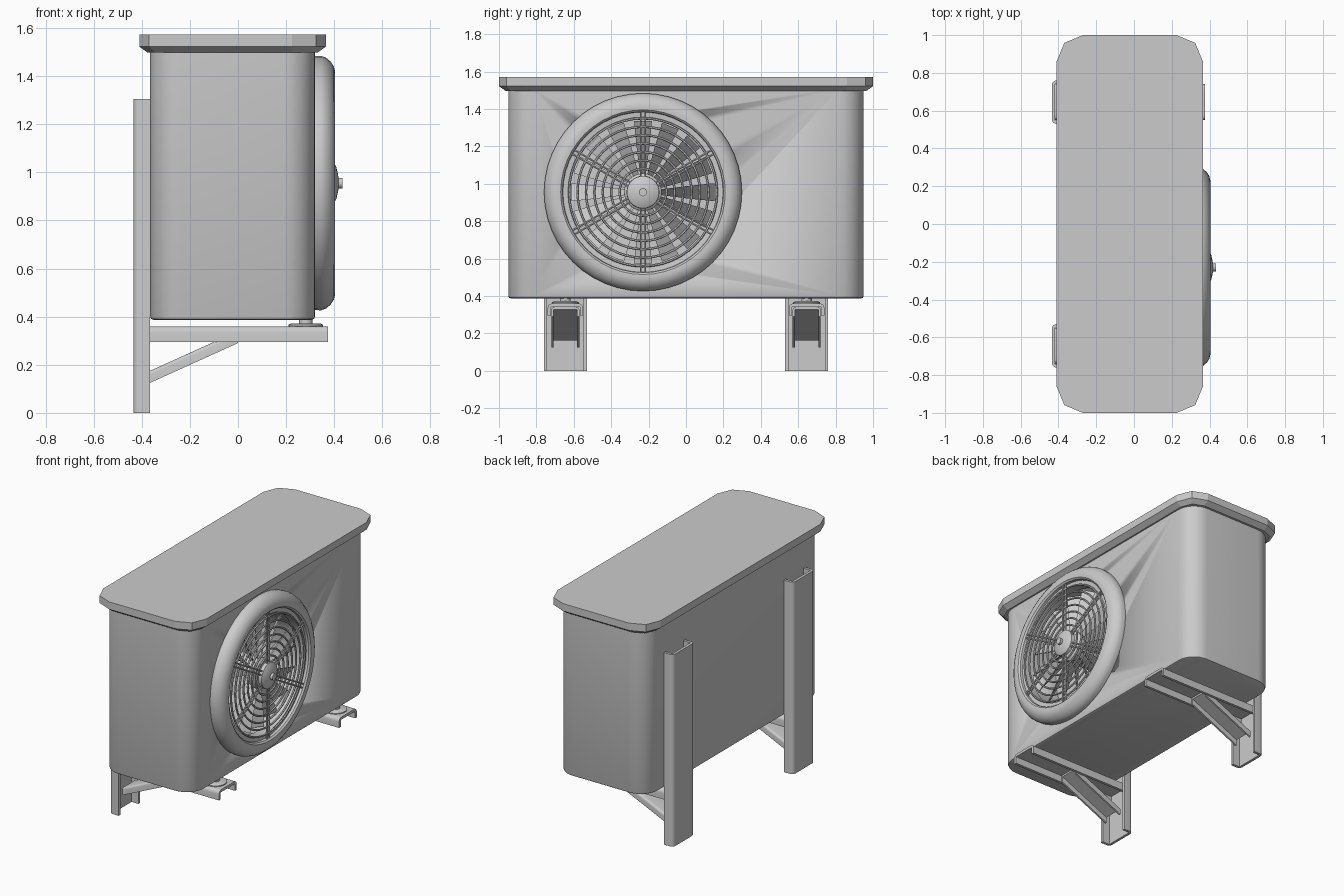
import bpy, bmesh, math
from mathutils import Vector

if "Cube" in bpy.data.objects:
    bpy.data.objects.remove(bpy.data.objects["Cube"])

FY, FZ = -0.23, 0.955          # fan axis (runs along x)


def make(name, verts, faces, smooth=True):
    me = bpy.data.meshes.new(name)
    bm = bmesh.new()
    vs = [bm.verts.new(v) for v in verts]
    for f in faces:
        bm.faces.new([vs[i] for i in f])
    bmesh.ops.recalc_face_normals(bm, faces=bm.faces)
    bm.to_mesh(me)
    bm.free()
    ob = bpy.data.objects.new(name, me)
    bpy.context.collection.objects.link(ob)
    if smooth:
        bpy.ops.object.select_all(action='DESELECT')
        bpy.context.view_layer.objects.active = ob
        ob.select_set(True)
        bpy.ops.object.shade_smooth_by_angle(angle=math.radians(32))
    return ob


def loft(name, rings, caps=True, smooth=True):
    n = len(rings[0])
    faces = [(k*n+i, k*n+(i+1) % n, (k+1)*n+(i+1) % n, (k+1)*n+i)
             for k in range(len(rings)-1) for i in range(n)]
    if caps:
        faces += [tuple(range(n)), tuple(range((len(rings)-1)*n, len(rings)*n))]
    return make(name, [v for r in rings for v in r], faces, smooth)


def rounded(x0, x1, y, r, seg, z, inset=0):
    pts = []
    for k, (cx, cy) in enumerate([(x1-r, y-r), (x0+r, y-r), (x0+r, r-y), (x1-r, r-y)]):
        for i in range(seg+1):
            a = math.pi/2*(k+i/seg)
            pts.append((cx+(r-inset)*math.cos(a), cy+(r-inset)*math.sin(a), z))
    return pts


def lathe(name, prof, seg, cap=True):
    return loft(name, [[(x, FY+r*math.cos(2*math.pi*i/seg), FZ+r*math.sin(2*math.pi*i/seg))
                        for i in range(seg)] for r, x in prof], cap)


def channel(name, p0, p1, normal, w, d, t=0.018, r=0.025):
    # U profile: web on the normal side, two legs behind it
    h = w/2
    prof = [(-h, -d)]
    for cx, a0 in ((-h+r, math.pi), (h-r, math.pi/2)):
        prof += [(cx+r*math.cos(a0-i*math.pi/8), -r+r*math.sin(a0-i*math.pi/8)) for i in range(5)]
    prof += [(h, -d), (h-t, -d), (h-t, -t), (t-h, -t), (t-h, -d)]
    Y, N = Vector((0, 1, 0)), Vector(normal)
    return loft(name, [[Vector(p)+Y*u+N*v for u, v in prof] for p in (p0, p1)])


# casing with a round fan recess
casing = loft("casing", [rounded(-0.365, 0.32, 0.95, 0.13, 8, z, i)
                         for z, i in ((0.387, 0.014), (0.391, 0.004), (0.401, 0), (1.51, 0))])
cutter = lathe("fan_recess_cutter", [(0.40, 0.12), (0.40, 0.36)], 48)
cutter.hide_render = True
cutter.hide_set(True)
mod = casing.modifiers.new("recess", 'BOOLEAN')
mod.operation, mod.solver, mod.object = 'DIFFERENCE', 'EXACT', cutter

# faceted lid
loft("lid", [rounded(-0.41, 0.365, 1.0, 0.14, 2, z, i)
             for z, i in ((1.497, 0.035), (1.522, 0), (1.572, 0))], smooth=False)

# fan surround
prof = [(0.527, 0.315), (0.529, 0.345), (0.521, 0.366), (0.505, 0.385), (0.485, 0.398),
        (0.462, 0.404), (0.440, 0.402), (0.430, 0.392), (0.428, 0.375), (0.398, 0.372),
        (0.396, 0.315)]
lathe("fan_surround", prof + prof[:1], 48, cap=False)

# grille: concentric rings and paired spokes
for k in range(7):
    R, m = 0.125+0.045*k, 0.0065
    lathe("grille_ring", [(R+m*math.cos(i*math.pi/3), 0.385+m*math.sin(i*math.pi/3))
                          for i in range(7)], 48, cap=False)
for k in range(6):
    a = math.radians(30+60*k)
    for s in (-0.012, 0.012):
        def spoke_ring(r):
            return [(0.387+0.006*math.cos(j*math.pi/3),
                     FY+r*math.cos(a)-(s+0.006*math.sin(j*math.pi/3))*math.sin(a),
                     FZ+r*math.sin(a)+(s+0.006*math.sin(j*math.pi/3))*math.cos(a))
                    for j in range(6)]
        loft("grille_spoke", [spoke_ring(0.06), spoke_ring(0.429)])

# grille hub and knob
lathe("grille_hub", [(0.088, 0.375), (0.086, 0.398), (0.065, 0.409), (0.035, 0.416), (0.02, 0.418)], 32)
lathe("hub_knob", [(0.022, 0.41), (0.022, 0.435)], 16)

# fan rotor with pitched blades
lathe("rotor_hub", [(0.10, 0.12), (0.10, 0.33), (0.08, 0.345)], 32)
BLADES = 16
for k in range(BLADES):
    a = 2*math.pi*k/BLADES
    rings = []
    for r, half in ((0.09, 0.16), (0.24, 0.14), (0.385, 0.125)):
        ring = []
        for da, x in ((-half, 0.255), (half, 0.325), (half, 0.317), (-half, 0.247)):
            ring.append((x, FY+r*math.cos(a+da), FZ+r*math.sin(a+da)))
        rings.append(ring)
    loft("fan_blade", rings)

# wall brackets with feet
for y in (-0.645, 0.645):
    channel("bracket_post", (-0.435, y, 0), (-0.435, y, 1.305), (-1, 0, 0), 0.23, 0.07)
    # shift the post so its web is the rear face
    channel("bracket_arm", (-0.42, y, 0.36), (0.375, y, 0.36), (0, 0, 1), 0.19, 0.065)
    channel("bracket_brace", (-0.365, y, 0.175), (0, y, 0.34), (0, 0, 1), 0.15, 0.05, 0.012, 0.015)

    def disc(r, z):
        return [(0.282+r*math.cos(i*math.pi/12), y+r*math.sin(i*math.pi/12), z) for i in range(24)]
    loft("foot_pad", [disc(0.072, 0.358), disc(0.072, 0.366), disc(0.06, 0.372)])
    loft("foot_stem", [disc(0.028, 0.365), disc(0.028, 0.395)])
